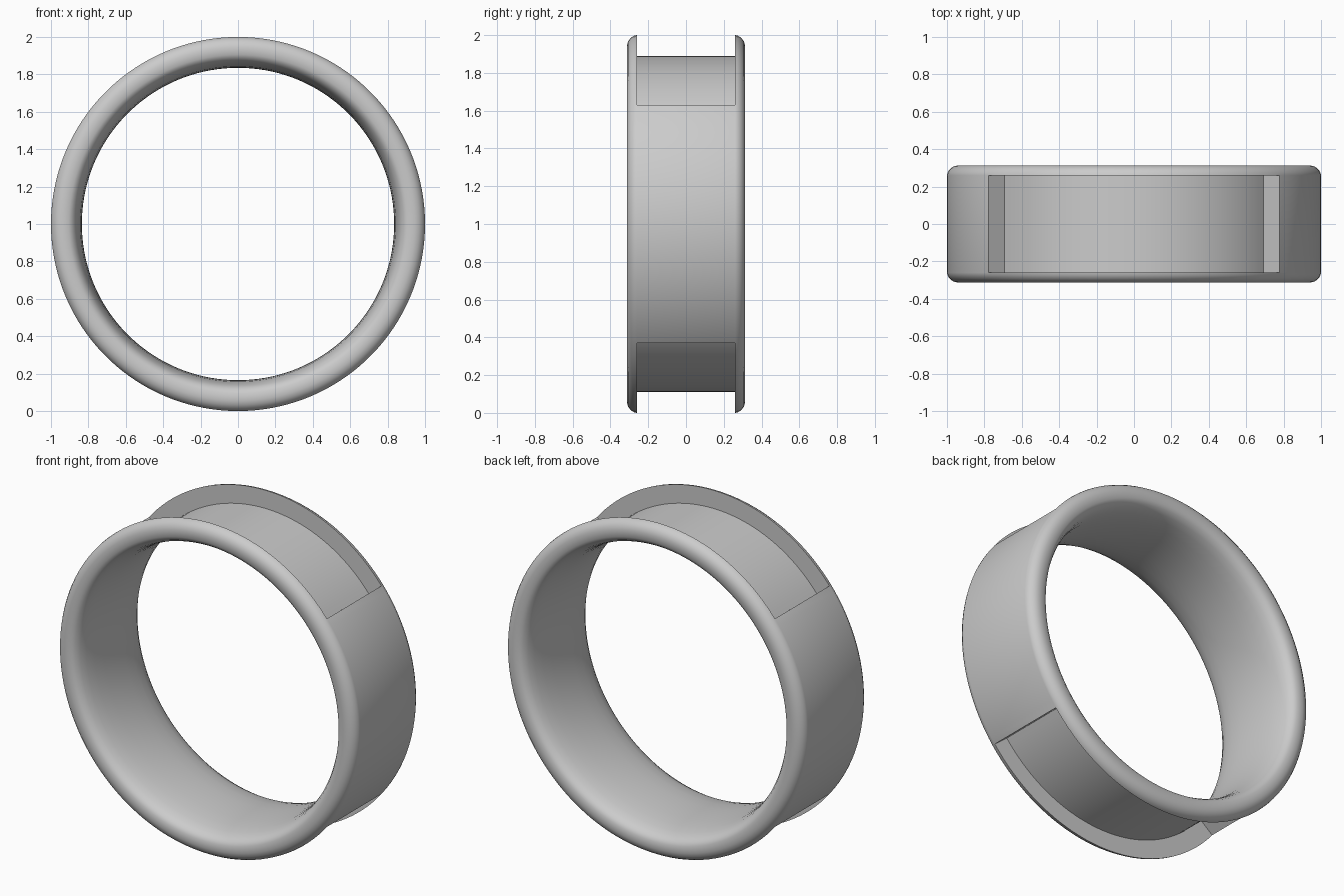
import bpy, bmesh, math

cube = bpy.data.objects.get("Cube")
if cube:
    bpy.data.objects.remove(cube, do_unlink=True)

GROOVE_HALF = 0.26    # half width of the recesses
GROOVE_R = 0.89       # radius of the recess floor
BAND_ANGLE = 39       # recesses start this many degrees above and below the sides

# Half cross-section (radius, y): crowned bore, rounded rim, outer edge
half = [(0.835, 0), (0.837, 0.09), (0.843, 0.17), (0.853, 0.23), (0.865, 0.27),
        (0.882, 0.298), (0.905, 0.312), (0.945, 0.313), (0.968, 0.306),
        (0.986, 0.292), (0.997, 0.274), (1.0, GROOVE_HALF)]
full_profile = [(r, -y) for r, y in reversed(half[1:])] + half
groove_profile = full_profile + [(GROOVE_R, GROOVE_HALF), (GROOVE_R, -GROOVE_HALF)]


def place(bm, r, y, degrees):
    a = math.radians(degrees)
    return bm.verts.new((r * math.cos(a), y, 1 + r * math.sin(a)))


def sweep(bm, profile, start, end, steps):
    """Revolve a closed cross-section through one sector of the ring."""
    rings = [[place(bm, r, y, start + (end - start) * i / steps) for r, y in profile]
             for i in range(steps + 1)]
    n = len(profile)
    for a, b in zip(rings, rings[1:]):
        for j in range(n):
            k = (j + 1) % n
            bm.faces.new((a[j], a[k], b[k], b[j]))


bm = bmesh.new()
for turn in (0, 180):
    lo, hi = turn - BAND_ANGLE, turn + BAND_ANGLE
    sweep(bm, full_profile, lo, hi, 30)                        # solid side
    sweep(bm, groove_profile, hi, lo + 180, 40)                # recessed sector
    for angle in (lo, hi):                                     # recess end walls
        bm.faces.new([place(bm, r, y, angle) for r, y in (
            (GROOVE_R, -GROOVE_HALF), (1, -GROOVE_HALF),
            (1, GROOVE_HALF), (GROOVE_R, GROOVE_HALF))])
bmesh.ops.remove_doubles(bm, verts=bm.verts, dist=0.0005)
bmesh.ops.recalc_face_normals(bm, faces=bm.faces)

mesh = bpy.data.meshes.new("ring_band")
bm.to_mesh(mesh)
bm.free()
ring = bpy.data.objects.new("ring_band", mesh)
bpy.context.collection.objects.link(ring)

# Plain grey
grey = bpy.data.materials.new("plain_grey")
grey.use_nodes = True
colour = (0.6, 0.6, 0.6, 1)
grey.diffuse_color = colour
grey.node_tree.nodes["Principled BSDF"].inputs["Base Color"].default_value = colour
mesh.materials.append(grey)

bpy.ops.object.select_all(action='DESELECT')
ring.select_set(True)
bpy.context.view_layer.objects.active = ring
bpy.ops.object.shade_smooth_by_angle(angle=math.radians(35))
